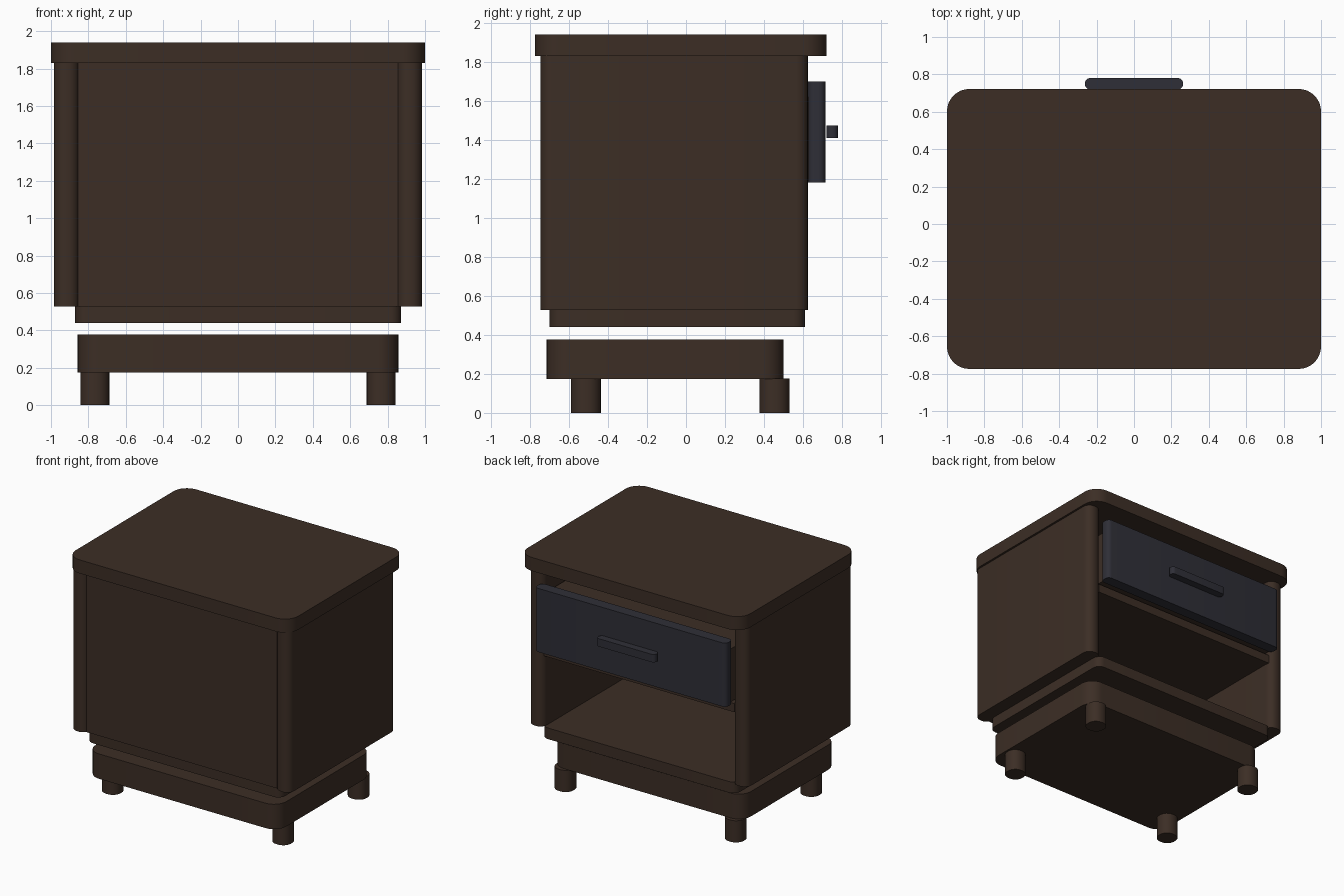
import bpy, bmesh, math

if "Cube" in bpy.data.objects:
    bpy.data.objects.remove(bpy.data.objects["Cube"])


def material(name, color):
    m = bpy.data.materials.new(name)
    m.diffuse_color = (*color, 1)
    m.use_nodes = True
    m.node_tree.nodes["Principled BSDF"].inputs["Base Color"].default_value = m.diffuse_color
    return m


wood = material("dark_wood", (0.045, 0.027, 0.0185))
slate = material("slate_blue", (0.028, 0.028, 0.038))


def box(name, x, y, z, mat, r=0.0, seg=6):
    """Box from (min, max) ranges, with its vertical edges rounded by r."""
    bm = bmesh.new()
    bmesh.ops.create_cube(bm, size=1)
    for v in bm.verts:
        for i, (lo, hi) in enumerate((x, y, z)):
            v.co[i] = lo if v.co[i] < 0 else hi
    if r:
        edges = [e for e in bm.edges
                 if abs(e.verts[0].co.z - e.verts[1].co.z) > 1e-4]
        bmesh.ops.bevel(bm, geom=edges, offset=r, segments=seg,
                        profile=0.5, affect='EDGES')
    bmesh.ops.recalc_face_normals(bm, faces=bm.faces)
    me = bpy.data.meshes.new(name)
    bm.to_mesh(me)
    bm.free()
    me.materials.append(mat)
    ob = bpy.data.objects.new(name, me)
    bpy.context.collection.objects.link(ob)
    bpy.ops.object.select_all(action='DESELECT')
    ob.select_set(True)
    bpy.context.view_layer.objects.active = ob
    bpy.ops.object.shade_smooth_by_angle(angle=math.radians(35))
    return ob


# Carcass
box("top", (-1, 1), (-0.775, 0.722), (1.83, 1.94), wood, 0.12, 8)
for side, name in ((-1, "left_side"), (1, "right_side")):
    box(name, sorted((side * 0.85, side * 0.983)), (-0.747, 0.625),
        (0.527, 1.83), wood, 0.06)
box("back_panel", (-0.855, 0.855), (-0.72, -0.66), (0.527, 1.83), wood)
box("floor", (-0.872, 0.872), (-0.70, 0.61), (0.44, 0.53), wood, 0.06)
box("shelf", (-0.855, 0.855), (-0.67, 0.60), (1.10, 1.17), wood)

# Drawer
box("drawer_box", (-0.84, 0.84), (-0.62, 0.63), (1.19, 1.62), wood)
box("drawer_front", (-0.86, 0.86), (0.625, 0.715), (1.183, 1.70), slate, 0.035)
box("drawer_handle", (-0.263, 0.263), (0.72, 0.78), (1.41, 1.474), slate, 0.028)

# Plinth and legs
box("plinth", (-0.857, 0.857), (-0.715, 0.50), (0.175, 0.377), wood, 0.11, 8)
for i, (x, y) in enumerate((x, y) for x in (-0.765, 0.765) for y in (-0.514, 0.454)):
    box(f"leg_{i + 1}", (x - 0.077, x + 0.077), (y - 0.077, y + 0.077),
        (0, 0.176), wood, 0.07, 6)
